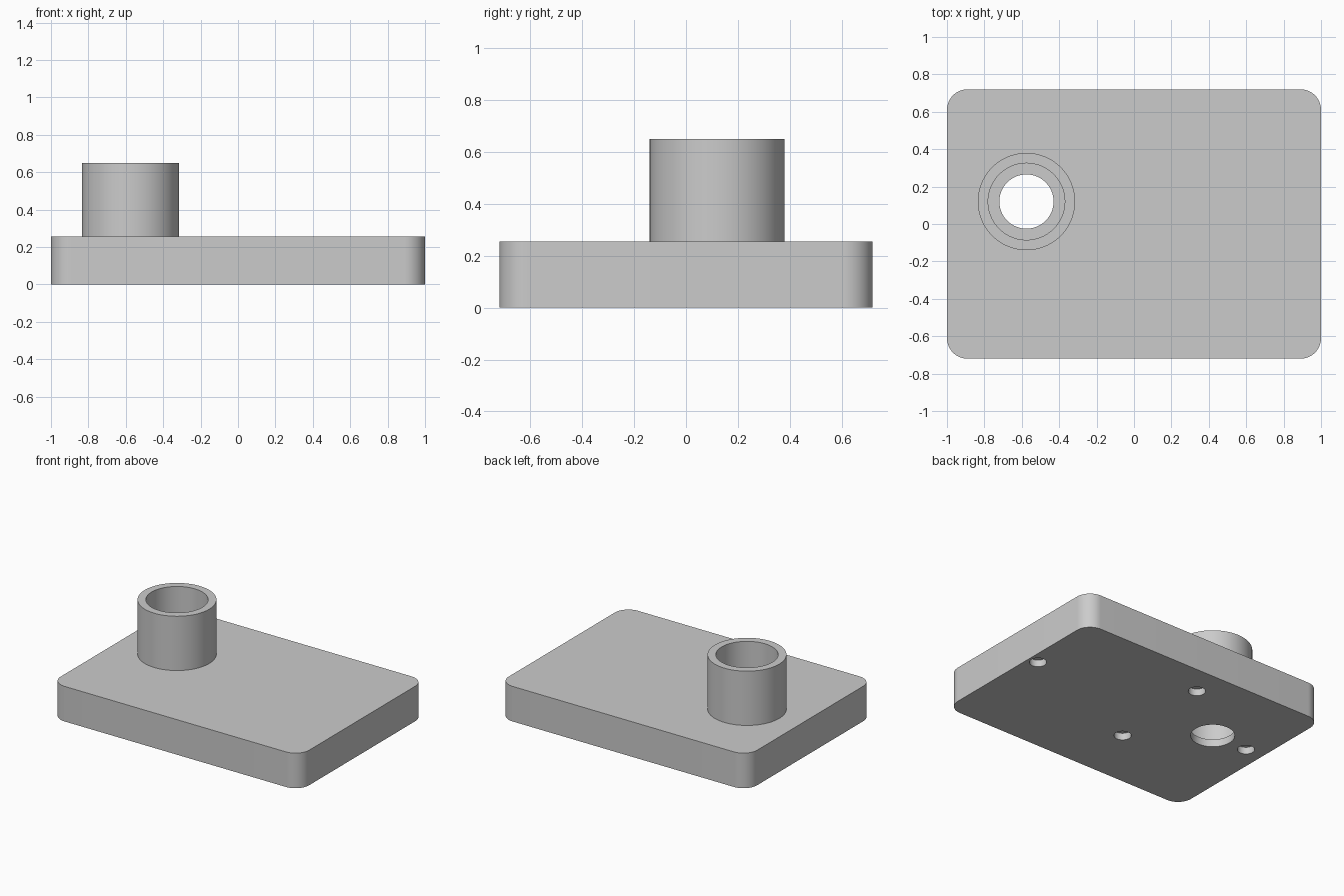
import bpy, bmesh, math

if "Cube" in bpy.data.objects:
    bpy.data.objects.remove(bpy.data.objects["Cube"])

GREY = (0.6, 0.6, 0.6, 1)
grey = bpy.data.materials.new("plain grey")
grey.use_nodes = True
grey.diffuse_color = GREY
grey.node_tree.nodes["Principled BSDF"].inputs["Base Color"].default_value = GREY

PLATE = (2.0, 1.44, 0.255)
CORNER = 0.11
BOSS_X, BOSS_Y, BOSS_TOP = -0.575, 0.12, 0.65
OUTER, BORE, HOLE = 0.26, 0.205, 0.145
LEDGE = 0.055          # height of the ring left at the foot of the bore
PIN, PIN_DEPTH = 0.057, 0.05


def cylinder(name, x, y, radius, bottom, top, sides=96):
    bpy.ops.mesh.primitive_cylinder_add(
        vertices=sides, radius=radius, depth=top - bottom,
        location=(x, y, (bottom + top) / 2))
    obj = bpy.context.object
    obj.name = name
    return obj


def combine(target, tool, operation):
    """Apply a boolean and discard the tool object."""
    tool.hide_render = True
    mod = target.modifiers.new(operation.lower(), "BOOLEAN")
    mod.operation, mod.object, mod.solver = operation, tool, "EXACT"
    bpy.context.view_layer.objects.active = target
    bpy.ops.object.modifier_apply(modifier=mod.name)
    bpy.data.objects.remove(tool)


# Base plate: box with rounded upright corners
bm = bmesh.new()
bmesh.ops.create_cube(bm, size=1)
bmesh.ops.scale(bm, vec=PLATE, verts=bm.verts)
bmesh.ops.translate(bm, vec=(0, 0, PLATE[2] / 2), verts=bm.verts)
upright = [e for e in bm.edges
           if abs(e.verts[0].co.z - e.verts[1].co.z) > 0.1]
bmesh.ops.bevel(bm, geom=upright, offset=CORNER, segments=16,
                profile=0.5, affect="EDGES")
mesh = bpy.data.meshes.new("base_plate")
bm.to_mesh(mesh)
bm.free()
plate = bpy.data.objects.new("base_plate_with_boss", mesh)
bpy.context.collection.objects.link(plate)

# Round boss, its wide bore and the narrower through hole
combine(plate, cylinder("boss", BOSS_X, BOSS_Y, OUTER, 0.1, BOSS_TOP), "UNION")
combine(plate, cylinder("bore", BOSS_X, BOSS_Y, BORE, LEDGE, 1), "DIFFERENCE")
combine(plate, cylinder("hole", BOSS_X, BOSS_Y, HOLE, -0.1, 0.2), "DIFFERENCE")

# Four shallow pin holes underneath
for x, y in ((0.925, 0), (-0.12, 0.38), (-0.12, -0.38), (-0.86, 0)):
    pin = cylinder("pin_hole", x, BOSS_Y + y, PIN, -0.1, PIN_DEPTH, 40)
    combine(plate, pin, "DIFFERENCE")

# Finish
plate.data.materials.clear()
plate.data.materials.append(grey)
for face in plate.data.polygons:
    face.material_index = 0
bpy.ops.object.select_all(action="DESELECT")
plate.select_set(True)
bpy.context.view_layer.objects.active = plate
bpy.ops.object.shade_smooth_by_angle(angle=math.radians(30))
